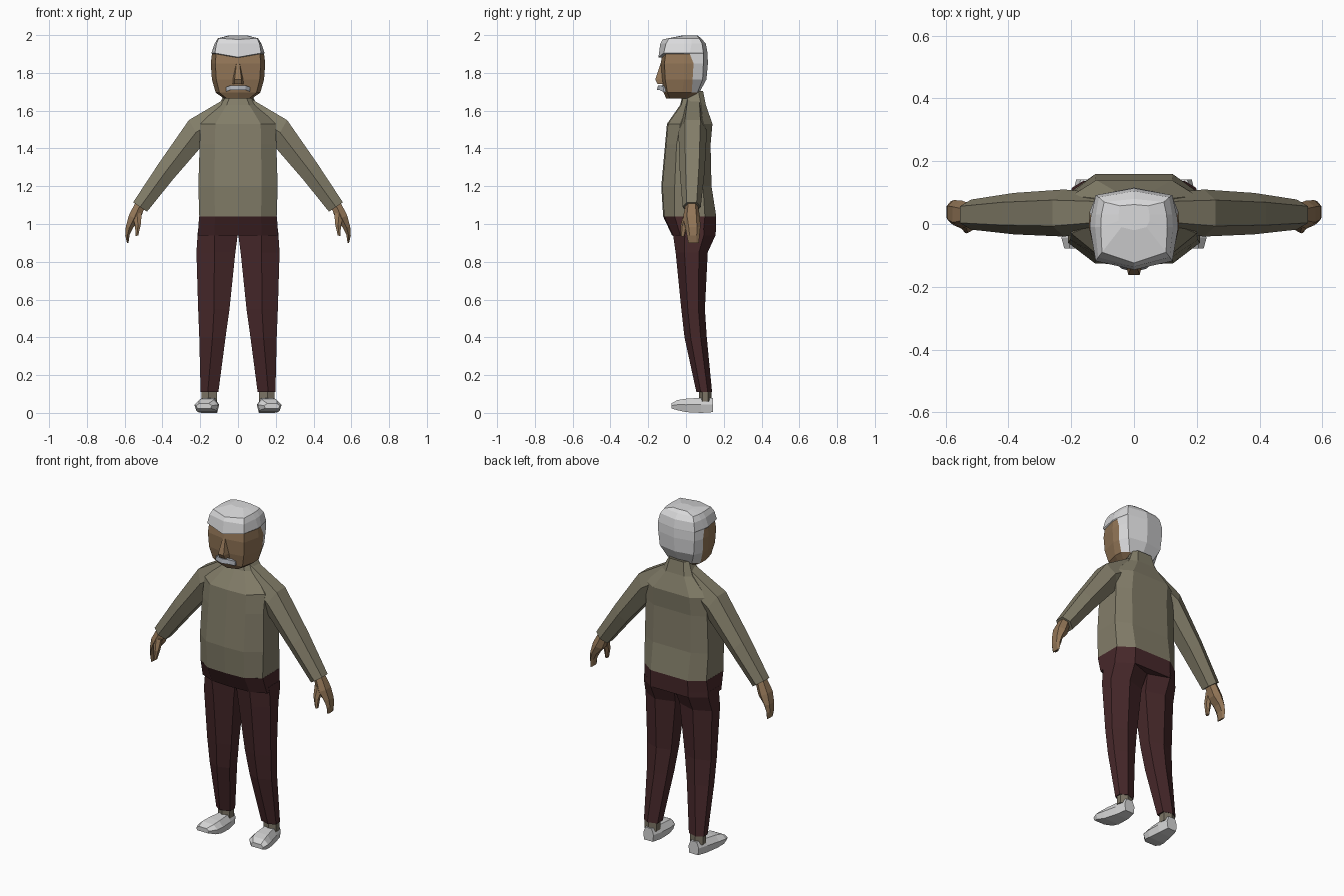
import bpy, bmesh, math
from mathutils import Vector


def material(name, rgb):
    m = bpy.data.materials.new(name)
    m.diffuse_color = (*rgb, 1)
    return m


SWEATER = material("olive sweater", (0.225, 0.205, 0.14))
PANTS = material("maroon trousers", (0.062, 0.021, 0.023))
SKIN = material("skin", (0.29, 0.18, 0.095))
HAIR = material("white hair", (0.70, 0.70, 0.71))
SHOE = material("pale shoe", (0.66, 0.66, 0.66))
SOCK = material("taupe sock", (0.20, 0.175, 0.13))
TACHE = material("grey moustache", (0.42, 0.44, 0.48))


def loft(name, rings, mats, mirror=False, rule=None):
    """Skin closed rings of equal length, cap both ends."""
    bm = bmesh.new()
    vs = [[bm.verts.new(p) for p in r] for r in rings]
    n = len(vs[0])
    for a, b in zip(vs, vs[1:]):
        for i in range(n):
            j = (i + 1) % n
            bm.faces.new((a[i], a[j], b[j], b[i]))
    bm.faces.new(vs[0])
    bm.faces.new(vs[-1])
    bmesh.ops.recalc_face_normals(bm, faces=bm.faces)
    if rule:
        for f in bm.faces:
            f.material_index = rule(f.calc_center_median())
    me = bpy.data.meshes.new(name)
    bm.to_mesh(me)
    bm.free()
    ob = bpy.data.objects.new(name, me)
    bpy.context.collection.objects.link(ob)
    for m in mats:
        me.materials.append(m)
    if mirror:
        ob.modifiers.new("mirror", 'MIRROR')
    return ob


def symmetric(half):
    """Complete a ring whose first and last points lie on x = 0."""
    return half + [(-x, y, z) for x, y, z in half[-2:0:-1]]


# Torso and hips: z, side x, front x, front y, back y, side front y, side back y
def body_ring(z, sx, fx, yf, yb, s0, s1, tilt=0.0):
    return symmetric([(0, yf - .006, z), (fx, yf, z), (sx, s0, z),
                      (sx, s1, z + tilt), (fx, yb, z + tilt), (0, yb, z + tilt)])


loft("sweater_body", [body_ring(*r) for r in [
    (1.04, .205, .122, -.115, .16, -.06, .10),
    (1.20, .21, .125, -.125, .135, -.06, .09),
    (1.42, .203, .122, -.105, .13, -.05, .09),
    (1.53, .20, .12, -.095, .14, -.03, .09),
    (1.63, .10, .06, -.025, .105, .01, .08),
    (1.67, .065, .045, -.015, .09, .01, .065, .035)]], [SWEATER])
loft("trouser_hips", [body_ring(*r) for r in [
    (1.04, .206, .122, -.115, .16, -.06, .10),
    (.94, .213, .125, -.068, .157, -.03, .09)]], [PANTS])


# Trouser legs: z, outer x, middle x, inner x, front y, back y
def leg_ring(z, xo, xm, xi, yf, yb):
    c, h = (yf + yb) / 2, (yb - yf) / 2
    return [(xo, c - h * .45, z), (xm, yf, z), (xi, c - h * .6, z),
            (xi, c + h * .6, z), (xm, yb, z), (xo, c + h * .45, z)]


loft("trouser_leg", [leg_ring(*r) for r in [
    (.97, .212, .125, .0, -.075, .158),
    (.94, .214, .125, .002, -.068, .156),
    (.85, .220, .125, .014, -.055, .115),
    (.55, .211, .127, .045, -.025, .100),
    (.40, .205, .135, .066, -.008, .110),
    (.11, .198, .160, .104, .055, .138)]], [PANTS], True)
loft("sock", [leg_ring(z, .193, .155, .112, .068, .135) for z in (.06, .12)], [SOCK], True)


# Shoes: y, centre x, half width, bottom z, top z
def shoe_ring(y, c, w, b, t):
    m = b + (t - b) * .55
    return [(c - w * .85, y, b), (c + w * .85, y, b), (c + w, y, m),
            (c + w * .6, y, t), (c - w * .6, y, t), (c - w, y, m)]


loft("shoe", [shoe_ring(*r) for r in [
    (.142, .150, .034, .004, .080),
    (.080, .152, .048, .000, .080),
    (.000, .160, .060, .004, .075),
    (-.045, .168, .063, .014, .068),
    (-.078, .180, .042, .024, .050)]], [SHOE], True)


# Sleeves: outer xz, inner xz, centre y, half depth
def arm_ring(xo, zo, xi, zi, c, h):
    xm, zm = (xo + xi) / 2, (zo + zi) / 2
    return [(xo, c - h * .55, zo), (xm, c - h, zm), (xi, c - h * .55, zi),
            (xi, c + h * .55, zi), (xm, c + h, zm), (xo, c + h * .55, zo)]


loft("sleeve", [arm_ring(*r) for r in [
    (.065, 1.665, .065, 1.50, .04, .055),
    (.26, 1.55, .185, 1.42, .035, .075),
    (.42, 1.32, .345, 1.235, .033, .066),
    (.555, 1.115, .482, 1.065, .030, .048)]], [SWEATER], True)

# Hands: palm with fingers, and a separate thumb
loft("hand", [arm_ring(*r) for r in [
    (.545, 1.11, .497, 1.08, .030, .034),
    (.578, 1.045, .520, 1.02, .030, .045),
    (.594, .985, .555, .98, .036, .040),
    (.597, .94, .573, .945, .038, .034),
    (.588, .90, .580, .90, .040, .028)]], [SKIN], True)
loft("thumb", [arm_ring(*r) for r in [
    (.560, 1.05, .510, 1.06, .010, .022),
    (.545, .99, .514, 1.00, -.010, .018),
    (.542, .935, .528, .94, -.018, .012)]], [SKIN], True)


# Head: z, front centre y, front corner xy, side x, side y, hairline y, back corner xy, back y
def head_ring(z, y0, xf, yf, xs, ys, yh, xb, yb, y1, drop=0.0):
    return symmetric([(0, y0, z - drop), (xf, yf, z), (xs, ys, z), (xs * .98, yh, z),
                      (xb, yb, z), (0, y1, z)])


def head_paint(c):
    return 1 if c.z > 1.882 or (c.y > .045 and c.z > 1.70) else 0


loft("head", [head_ring(*r) for r in [
    (1.665, -.105, .060, -.085, .075, -.03, .00, .050, .03, .035),
    (1.695, -.118, .098, -.098, .118, -.02, .03, .080, .06, .070),
    (1.765, -.130, .115, -.110, .138, -.01, .035, .112, .088, .108),
    (1.850, -.134, .120, -.114, .144, -.01, .040, .120, .092, .116),
    (1.900, -.128, .116, -.108, .138, -.01, .020, .120, .092, .114, .02),
    (1.905, -.146, .122, -.118, .141, -.01, .020, .122, .092, .114, .022),
    (1.955, -.136, .114, -.106, .124, -.01, .030, .112, .085, .105),
    (1.983, -.124, .102, -.090, .106, -.01, .030, .095, .070, .080, .006),
    (1.998, -.02, .040, -.01, .050, .01, .030, .045, .058, .062)]],
     [SKIN, HAIR], rule=head_paint)

# Nose: wedge widening downward
loft("nose", [[(-w, -.115, z), (-w * .6, y, z), (w * .6, y, z), (w, -.115, z)]
              for z, w, y in [(1.85, .014, -.134), (1.765, .030, -.163), (1.74, .030, -.150)]],
     [SKIN])

# Moustache: drooping bar, one half mirrored
loft("moustache", [[(x, -.10, z - .012), (x, y, z - .012), (x, y + .006, z + .012), (x, -.10, z + .012)]
                   for x, y, z in [(0, -.154, 1.722), (.04, -.142, 1.722), (.064, -.122, 1.712)]],
     [TACHE], True)
